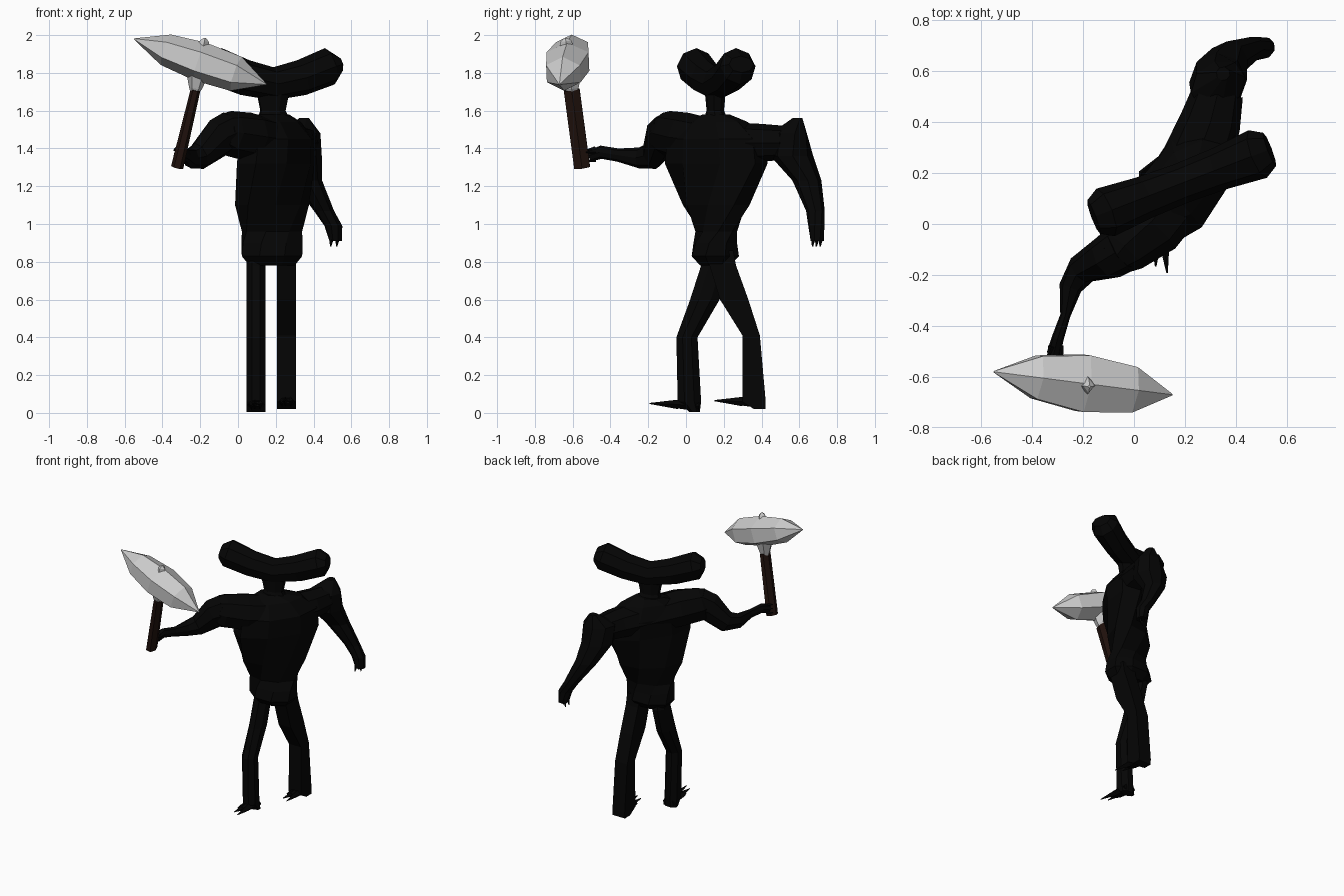
import bpy, bmesh, math
from mathutils import Vector

if "Cube" in bpy.data.objects:
    bpy.data.objects.remove(bpy.data.objects["Cube"])


def material(name, rgb):
    m = bpy.data.materials.new(name)
    m.diffuse_color = (*rgb, 1)
    m.use_nodes = True
    m.node_tree.nodes["Principled BSDF"].inputs["Base Color"].default_value = m.diffuse_color
    return m


BLACK = material("black", (0.0015, 0.0015, 0.0015))
WOOD = material("dark_wood", (0.015, 0.006, 0.004))
STEEL = None
UP = Vector((0, 0, 1))


def polygon(n, half_turn):
    """Regular polygon scaled to touch the -1..1 box."""
    off = math.pi / n if half_turn else 0
    p = [(math.cos(off + i * math.tau / n), math.sin(off + i * math.tau / n)) for i in range(n)]
    mx, my = max(abs(q[0]) for q in p), max(abs(q[1]) for q in p)
    return [(a / mx, b / my) for a, b in p]


def loft(name, rings, mat):
    """Skin a list of rings and cap both ends."""
    bm = bmesh.new()
    vs = [[bm.verts.new(p) for p in r] for r in rings]
    n = len(rings[0])
    for lo, hi in zip(vs, vs[1:]):
        for i in range(n):
            j = (i + 1) % n
            bm.faces.new((lo[i], lo[j], hi[j], hi[i]))
    bm.faces.new(vs[0][::-1])
    bm.faces.new(vs[-1])
    bmesh.ops.recalc_face_normals(bm, faces=bm.faces)
    me = bpy.data.meshes.new(name)
    bm.to_mesh(me)
    bm.free()
    ob = bpy.data.objects.new(name, me)
    bpy.context.collection.objects.link(ob)
    if mat:
        me.materials.append(mat)
    return ob


def stack(name, rows, mat=BLACK, n=8, half_turn=True):
    """Horizontal rings: x, y, z, half width, half depth, turn in degrees."""
    rings = []
    for x, y, z, a, b, deg in rows:
        c, s = math.cos(math.radians(deg)), math.sin(math.radians(deg))
        rings.append([(x + a * p * c - b * q * s, y + a * p * s + b * q * c, z)
                      for p, q in polygon(n, half_turn)])
    return loft(name, rings, mat)


def tube(name, rows, mat=BLACK, n=8, half_turn=False, ref=UP):
    """Rings square to a path: x, y, z, half width, half height."""
    pts = [Vector(r[:3]) for r in rows]
    rings = []
    for i, r in enumerate(rows):
        t = Vector()
        if i:
            t += (pts[i] - pts[i - 1]).normalized()
        if i < len(pts) - 1:
            t += (pts[i + 1] - pts[i]).normalized()
        t.normalize()
        side = ref.cross(t).normalized()
        up = t.cross(side)
        rings.append([pts[i] + side * p * r[3] + up * q * r[4] for p, q in polygon(n, half_turn)])
    return loft(name, rings, mat)


def spike(name, base, tip, r, mat=BLACK, n=4, ref=UP):
    tube(name, [(*base, r, r), (*tip, 0.003, 0.003)], mat, n, ref=ref)


# Torso, twisting from hips to shoulders
stack("torso", [
    (.18, .155, .78, .12, .08, 0), (.18, .155, .83, .16, .125, 0),
    (.18, .155, .90, .158, .11, 5), (.18, .16, .96, .155, .095, 18),
    (.18, .16, 1.10, .21, .13, 40), (.20, .16, 1.32, .285, .145, 57),
    (.205, .16, 1.45, .27, .145, 57), (.19, .16, 1.54, .18, .10, 52),
    (.18, .16, 1.58, .09, .06, 30)])
tube("shoulder_yoke", [
    (-.08, -.14, 1.49, .08, .10), (-.05, -.10, 1.48, .11, .12), (.06, .0, 1.46, .14, .13),
    (.23, .21, 1.43, .14, .11), (.30, .40, 1.43, .12, .10), (.33, .52, 1.43, .10, .09)])
stack("neck", [(.19, .16, 1.52, .10, .07, 20), (.185, .155, 1.60, .065, .042, 10),
               (.185, .155, 1.70, .085, .05, 10)])

# Wide upswept head bar
ca, sa = math.cos(math.radians(21)), math.sin(math.radians(21))
bar = [(-.37, 1.845, .07, .045), (-.32, 1.835, .10, .10), (-.16, 1.775, .085, .095),
       (0, 1.742, .08, .088),
       (.16, 1.775, .085, .095), (.32, 1.835, .10, .10), (.37, 1.845, .07, .045)]
tube("head_bar", [(.187 + s * ca, .16 + s * sa, z, w, h) for s, z, w, h in bar])

# Lowered arm with hanging fingers
stack("lowered_arm", [
    (.35, .59, 1.56, .025, .025, 55), (.33, .545, 1.48, .105, .085, 35),
    (.33, .56, 1.36, .105, .105, 25), (.365, .64, 1.23, .075, .07, 25),
    (.455, .685, 1.07, .05, .045, 20), (.505, .69, .99, .045, .04, 10),
    (.517, .695, .91, .033, .035, 0)])
for i, (dx, dy) in enumerate([(-.02, -.02), (-.02, .02), (.012, .0)]):
    spike(f"lowered_finger_{i}", (.517 + dx, .695 + dy, .94), (.51 + dx, .69 + dy, .88), .016,
          ref=Vector((1, 0, 0)))

# Raised arm and gripping fingers
tube("raised_arm", [
    (-.04, -.09, 1.49, .10, .11), (-.10, -.13, 1.46, .09, .105), (-.205, -.18, 1.36, .062, .075),
    (-.25, -.25, 1.35, .045, .055), (-.27, -.36, 1.365, .02, .035), (-.30, -.45, 1.38, .024, .035),
    (-.315, -.51, 1.36, .028, .03)])
for i, z in enumerate((1.34, 1.37, 1.40)):
    spike(f"raised_finger_{i}", (-.325, -.48, z), (-.34, -.53, z - .01), .012)
spike("raised_thumb", (-.29, -.48, 1.38), (-.28, -.53, 1.38), .014)

# Legs and pointed toes
legs = {
    "left": (.095, 8, [(.86, .15, .06), (.78, .155, .075), (.60, .10, .078), (.40, .005, .056),
                       (.06, .018, .062), (.005, .045, .028)]),
    "right": (.257, 4, [(.86, .19, .06), (.78, .195, .07), (.60, .255, .075), (.41, .345, .046),
                        (.06, .36, .062), (.02, .39, .03)])}
for side, (x, sides, rows) in legs.items():
    stack(f"{side}_leg", [(x, y, z, .05, h, 0) for z, y, h in rows], n=sides)
    y0, z0 = rows[-2][1], rows[-1][0]
    tube(f"{side}_foot", [(x, y0 + .05, z0 + .03, .048, .027), (x, y0 - .07, z0 + .04, .045, .02),
                          (x, y0 - .11, z0 + .042, .035, .012)], n=6)
    for i, (dx, reach) in enumerate([(-.01, .185), (.035, .21)]):
        spike(f"{side}_toe_{i}", (x + dx * .6, y0 - .06, z0 + .04),
              (x + dx, y0 - reach, z0 + .045), .025)

# Hammer
front = Vector((0, 1, 0))
tube("hammer_handle", [(-.322, -.55, 1.30, .033, .042), (-.225, -.605, 1.71, .026, .042)],
     WOOD, 6, ref=front)
tube("hammer_socket", [(-.238, -.597, 1.665, .008, .012), (-.225, -.605, 1.72, .035, .036),
                       (-.215, -.61, 1.80, .06, .06)], STEEL, 6, ref=front)
tip, axis = Vector((-.55, -.58, 1.98)), Vector((.70, -.09, -.24))
head = [(0, .003, .003), (.24, .085, .085), (.5, .112, .105), (.77, .09, .095), (1, .003, .003)]
tube("hammer_head", [(*(tip + axis * t), w, h) for t, w, h in head], STEEL, 6, True)
tube("hammer_top_spike", [(-.19, -.63, 1.91, .05, .045), (-.177, -.636, 1.97, .022, .028),
                          (-.175, -.638, 1.985, .006, .006)], STEEL, 4, ref=front)
